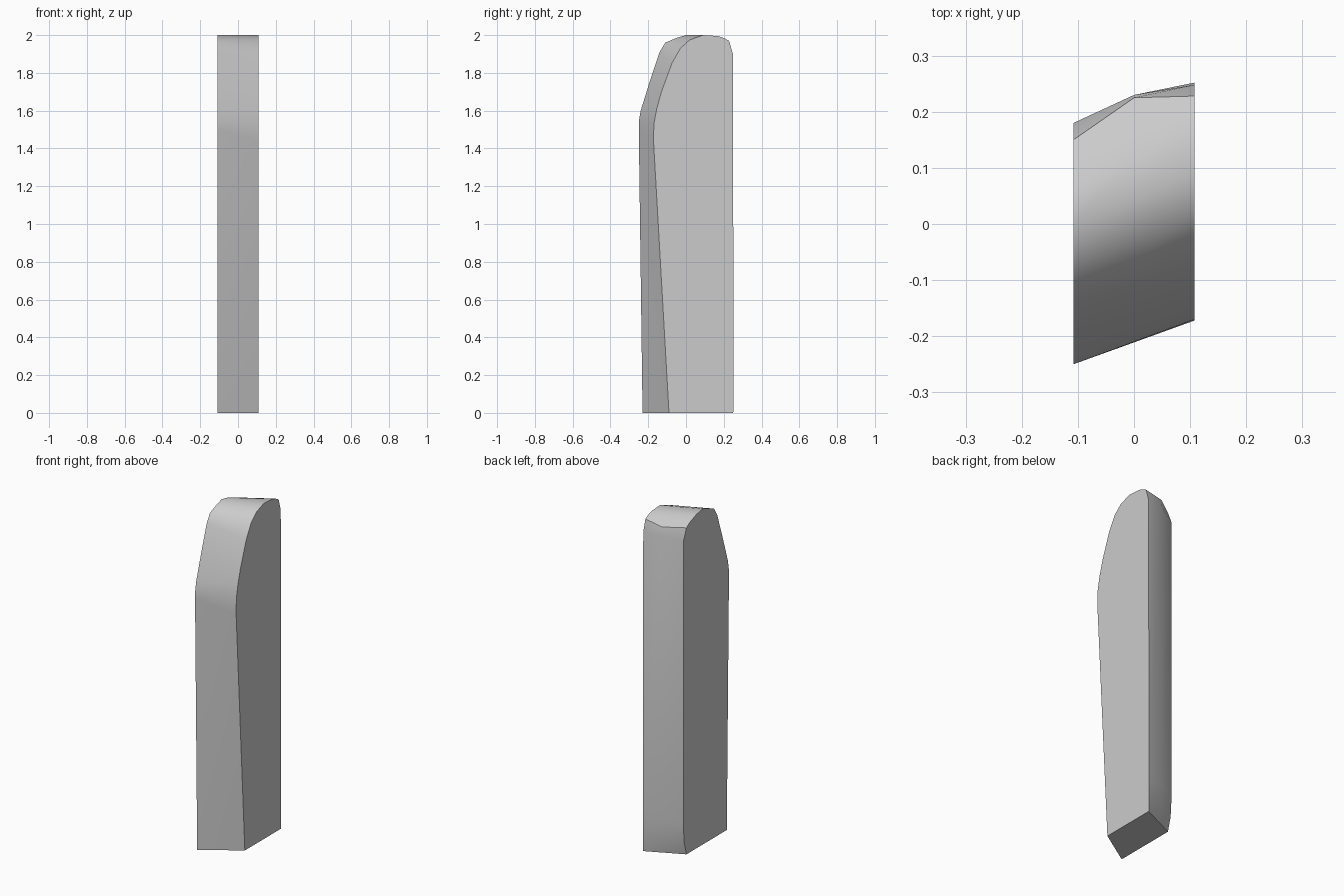
import bpy
import bmesh
import math

cube = bpy.data.objects.get("Cube")
if cube:
    bpy.data.objects.remove(cube, do_unlink=True)

half_width = 0.108

# Side profiles (y, z): up the front, over the rounded crown
right_front = [(-.23, 0), (-.25, 1.5), (-.25, 1.54), (-.24, 1.6), (-.187, 1.77),
               (-.14, 1.91), (-.11, 1.96), (-.05, 1.985), (0, 2), (.06, 1.988), (.12, 1.965)]
left_front = [(-.09, 0), (-.172, 1.44), (-.17, 1.53), (-.155, 1.61), (-.13, 1.7),
              (-.075, 1.85), (-.03, 1.93), (.02, 1.975), (.09, 2), (.17, 1.995), (.2, 1.985)]
middle_front = [((a[0] + b[0]) / 2, (a[1] + b[1]) / 2)
                for a, b in zip(right_front, left_front)]

# Back profiles: crown crease down to the tucked-in foot
right_back = [(.15, 1.945), (.18, 1.87), (.18, .2), (.172, .08), (.15, 0)]
middle_back = [(.225, 1.95), (.23, 1.9), (.23, .2), (.222, .08), (.2, 0)]
left_back = [(.228, 1.97), (.248, 1.9), (.252, .2), (.252, .08), (.25, 0)]

sections = [(-half_width, right_front + right_back),
            (0, middle_front + middle_back),
            (half_width, left_front + left_back)]

# Loft the sections into one closed slab
bm = bmesh.new()
rings = [[bm.verts.new((x, y, z)) for y, z in profile] for x, profile in sections]
for a, b in zip(rings, rings[1:]):
    for i in range(len(a)):
        j = (i + 1) % len(a)
        bm.faces.new((a[i], a[j], b[j], b[i]))
bm.faces.new(rings[0])
bm.faces.new(rings[-1])
bmesh.ops.recalc_face_normals(bm, faces=bm.faces)
mesh = bpy.data.meshes.new("slab")
bm.to_mesh(mesh)
bm.free()

slab = bpy.data.objects.new("slab", mesh)
bpy.context.collection.objects.link(slab)

# Plain grey finish
grey = bpy.data.materials.new("light grey")
grey.use_nodes = True
colour = (0.6, 0.6, 0.6, 1)
grey.diffuse_color = colour
grey.node_tree.nodes["Principled BSDF"].inputs["Base Color"].default_value = colour
mesh.materials.append(grey)

bpy.ops.object.select_all(action="DESELECT")
slab.select_set(True)
bpy.context.view_layer.objects.active = slab
bpy.ops.object.shade_smooth_by_angle(angle=math.radians(35))
